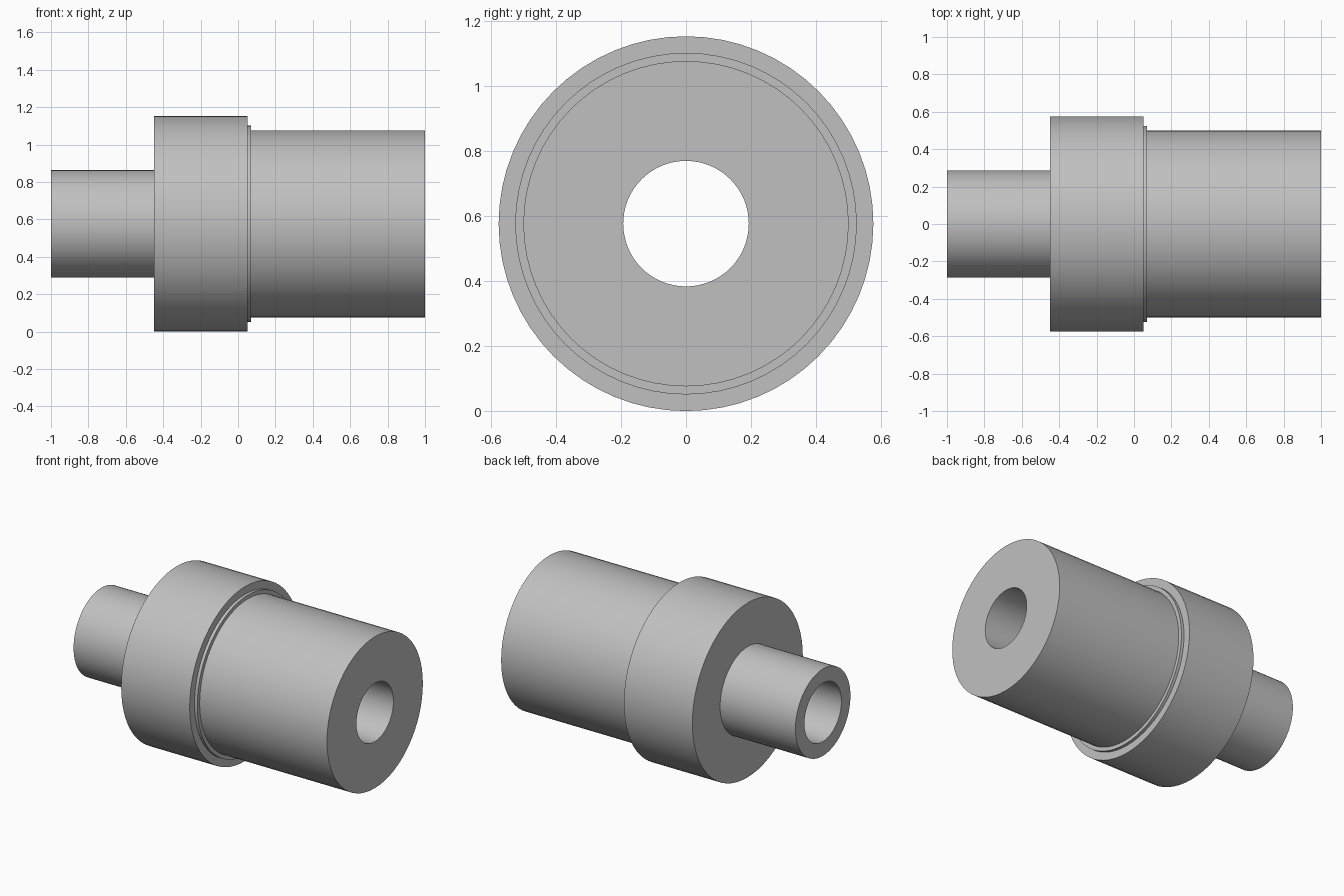
import bpy, bmesh, math
from mathutils import Vector

cube = bpy.data.objects.get("Cube")
if cube:
    bpy.data.objects.remove(cube, do_unlink=True)

SEGMENTS = 64
AXIS_Z = 0.576

# Plain grey metal
grey = bpy.data.materials.new("grey_metal")
grey.use_nodes = True
colour = (0.53, 0.53, 0.53, 1)
grey.diffuse_color = colour
grey.node_tree.nodes["Principled BSDF"].inputs["Base Color"].default_value = colour


def lathe(name, profile):
    """Revolve a closed (x, radius) profile about the x axis."""
    bm = bmesh.new()
    verts = [bm.verts.new((x, 0, r)) for x, r in profile]
    edges = [bm.edges.new((a, b)) for a, b in zip(verts, verts[1:] + verts[:1])]
    bmesh.ops.spin(bm, geom=verts + edges, cent=(0, 0, 0), axis=(1, 0, 0),
                   angle=math.tau, steps=SEGMENTS, use_merge=False)
    bmesh.ops.remove_doubles(bm, verts=bm.verts, dist=1e-4)
    bmesh.ops.recalc_face_normals(bm, faces=bm.faces)
    mesh = bpy.data.meshes.new(name)
    bm.to_mesh(mesh)
    bm.free()
    mesh.materials.append(grey)
    obj = bpy.data.objects.new(name, mesh)
    obj.location = Vector((0, 0, AXIS_Z))
    bpy.context.collection.objects.link(obj)
    bpy.ops.object.select_all(action="DESELECT")
    obj.select_set(True)
    bpy.context.view_layer.objects.active = obj
    bpy.ops.object.shade_smooth_by_angle(angle=math.radians(30))
    return obj


BORE, SPIGOT, FLANGE, LIP, BARREL = 0.193, 0.287, 0.576, 0.525, 0.5

# One turned piece: narrow spigot, wide flange, thin lip, barrel, through bore
lathe("stepped_sleeve", [
    (-1, BORE), (-1, SPIGOT),
    (-0.45, SPIGOT), (-0.45, FLANGE),
    (0.05, FLANGE), (0.05, LIP),
    (0.07, LIP), (0.07, BARREL),
    (1, BARREL), (1, BORE),
])
